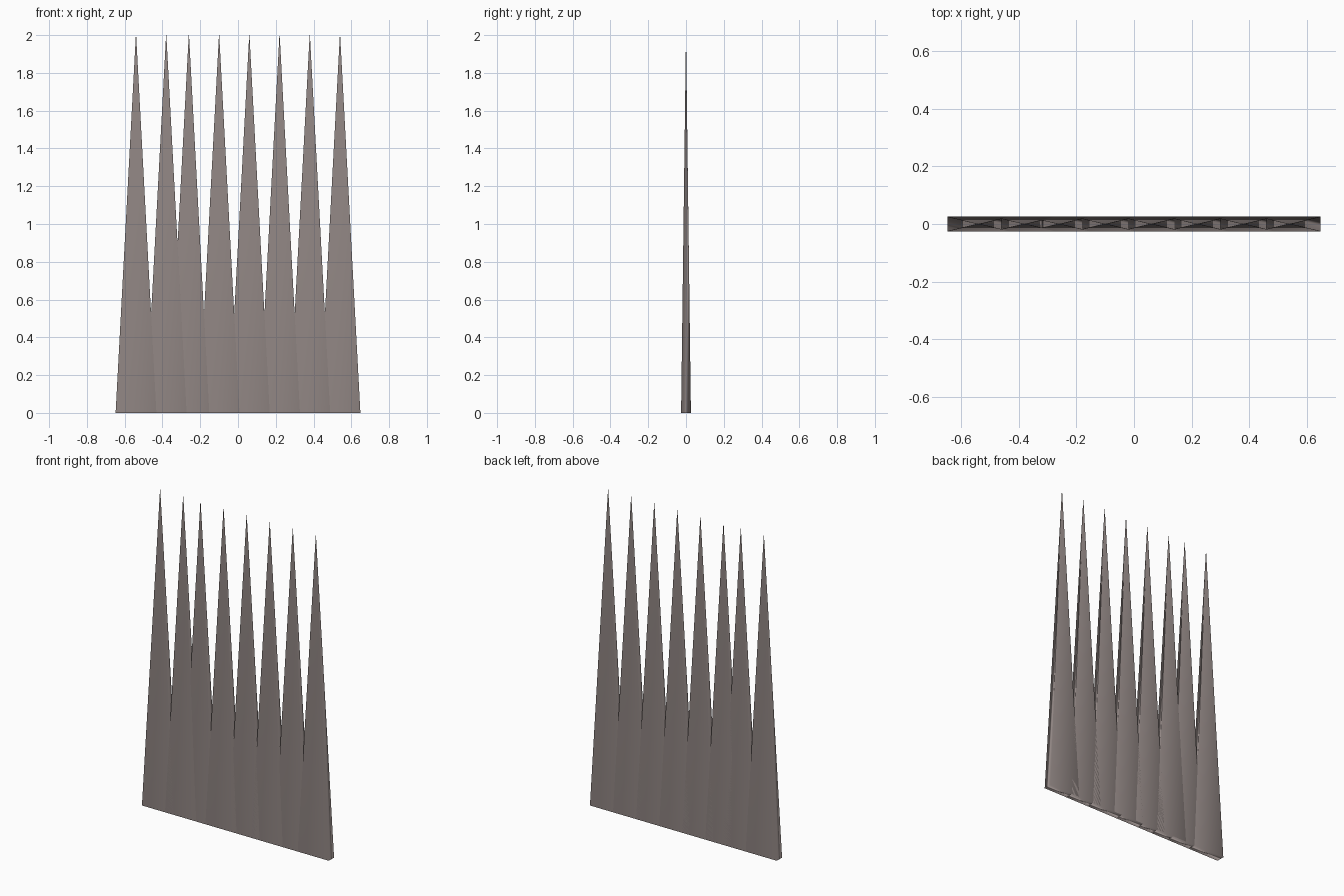
import bpy
import math

if "Cube" in bpy.data.objects:
    bpy.data.objects.remove(bpy.data.objects["Cube"])

HALF_W, HALF_D, HEIGHT = 0.108, 0.026, 2.0

# dull brownish grey
mat = bpy.data.materials.new("dull_grey_brown")
mat.diffuse_color = (0.29, 0.245, 0.235, 1)
mat.use_nodes = True
mat.node_tree.nodes["Principled BSDF"].inputs["Base Color"].default_value = mat.diffuse_color


def spike(name, x):
    # four-sided tapered blade with a tiny blunt tip, flattened front to back
    bpy.ops.mesh.primitive_cone_add(
        vertices=4, radius1=math.sqrt(2), radius2=0.01, depth=HEIGHT,
        end_fill_type='NGON', location=(0, 0, 0), rotation=(0, 0, math.pi / 4))
    ob = bpy.context.object
    ob.name = name
    bpy.ops.object.transform_apply(location=False, rotation=True, scale=False)
    ob.scale = (HALF_W, HALF_D, 1)
    ob.location = (x, 0, HEIGHT / 2)
    bpy.ops.object.transform_apply(location=False, rotation=False, scale=True)
    bpy.ops.object.shade_smooth()
    # broad faces dominate the soft shading
    mod = ob.modifiers.new("weighted", 'WEIGHTED_NORMAL')
    mod.mode = 'FACE_AREA'
    ob.data.materials.append(mat)
    return ob


# row of spikes, the second and third set closer together
for i, x in enumerate((-0.54, -0.38, -0.26, -0.10, 0.06, 0.22, 0.38, 0.54)):
    spike(f"spike_{i + 1}", x)
